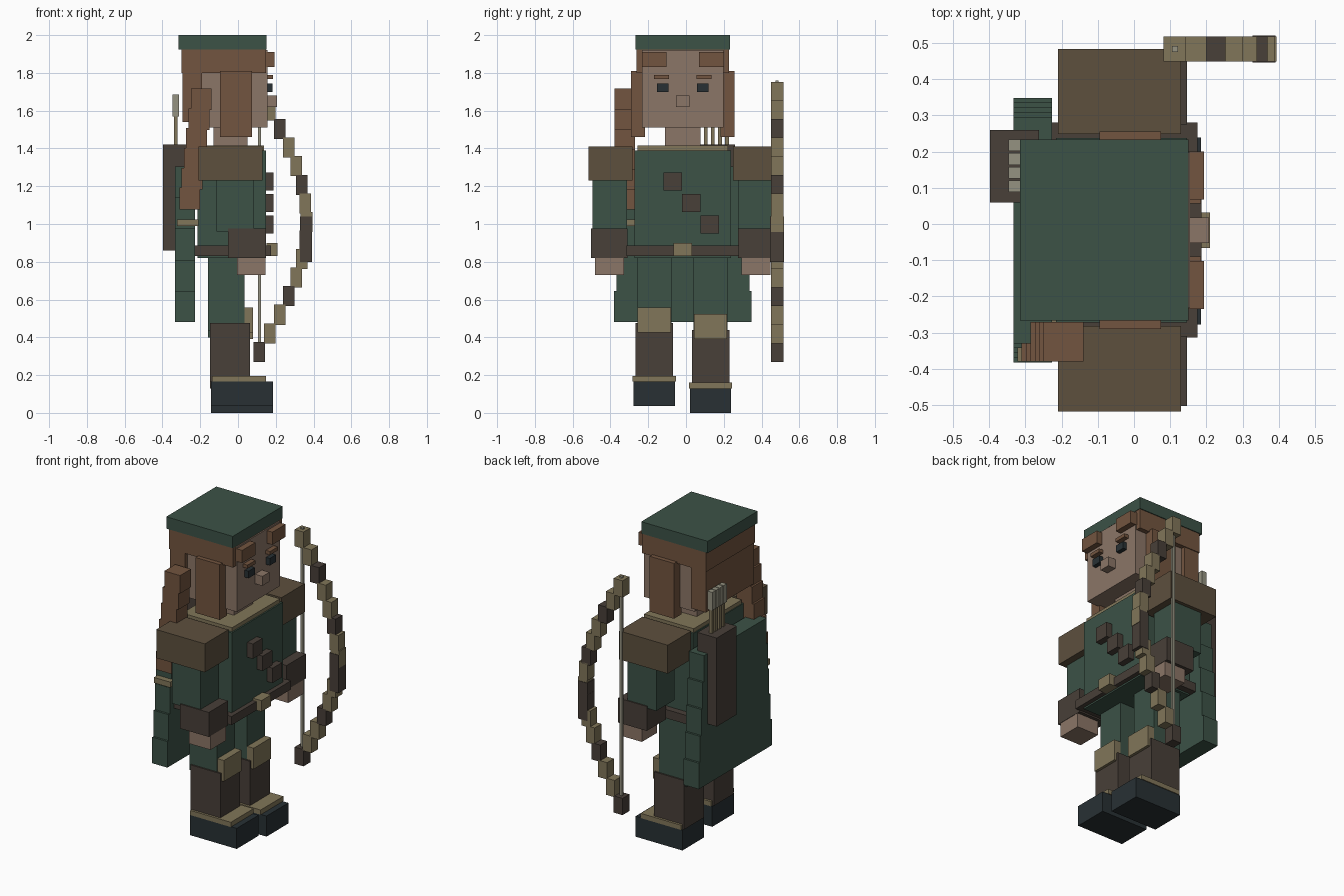
import bpy, bmesh, math

COLORS = {
    "green": (0.045, 0.085, 0.062), "hair": (0.17, 0.09, 0.05), "skin": (0.26, 0.18, 0.135),
    "leather": (0.065, 0.05, 0.04), "gold": (0.22, 0.18, 0.10), "pad": (0.11, 0.08, 0.048),
    "boot": (0.021, 0.03, 0.034), "fletch": (0.30, 0.29, 0.22),
}
MATS = {}
for key, rgb in COLORS.items():
    MATS[key] = bpy.data.materials.new(key)
    MATS[key].diffuse_color = (*rgb, 1)

CY = -0.017  # body symmetry plane; the figure looks along +x


def box(name, color, x, y, z):
    """Box spanning the (min, max) pairs x, y, z."""
    bm = bmesh.new()
    bmesh.ops.create_cube(bm, size=1)
    for v in bm.verts:
        for i, (lo, hi) in enumerate((x, y, z)):
            v.co[i] = (lo + hi) / 2 + v.co[i] * (hi - lo)
    me = bpy.data.meshes.new(name)
    bm.to_mesh(me)
    bm.free()
    me.materials.append(MATS[color])
    ob = bpy.data.objects.new(name, me)
    bpy.context.collection.objects.link(ob)
    return ob


def centred(name, color, x, half, z):
    box(name, color, x, (CY - half, CY + half), z)


def pair(name, color, x, y, z):
    """Two boxes mirrored about the body plane; y measured from it."""
    box(name + "_right", color, x, (CY - y[1], CY - y[0]), z)
    box(name + "_left", color, x, (CY + y[0], CY + y[1]), z)


# Head, hair and cap
centred("cap", "green", (-0.315, 0.15), 0.25, (1.925, 2.0))
centred("hair_crown", "hair", (-0.30, 0.147), 0.245, (1.80, 1.93))
centred("hair_back", "hair", (-0.295, -0.19), 0.24, (1.54, 1.81))
centred("head", "skin", (-0.20, 0.155), 0.215, (1.51, 1.92))
centred("neck", "skin", (-0.13, 0.05), 0.095, (1.38, 1.52))
pair("hair_side", "hair", (-0.095, 0.075), (0.2, 0.273), (1.46, 1.81))
pair("fringe", "hair", (0.13, 0.193), (0.085, 0.217), (1.83, 1.91))
pair("eyebrow", "hair", (0.14, 0.185), (0.073, 0.152), (1.768, 1.79))
pair("eye", "boot", (0.14, 0.182), (0.075, 0.137), (1.70, 1.745))
centred("nose", "skin", (0.14, 0.207), 0.035, (1.62, 1.68))

# Braid over the shoulder
for i in range(6):
    x, z = -0.195 - 0.012 * i, 1.66 - 0.105 * i
    box(f"braid_{i}", "hair", (x - 0.055, x + 0.055), (-0.379, -0.27), (z - 0.057, z + 0.057))
box("braid_tie", "gold", (-0.322, -0.208), (-0.38, -0.265), (0.99, 1.025))

# Torso, collar, belt and chest strap
centred("torso", "green", (-0.215, 0.147), 0.255, (0.82, 1.39))
centred("collar", "gold", (-0.21, 0.138), 0.24, (1.375, 1.415))
centred("belt", "leather", (-0.227, 0.175), 0.297, (0.83, 0.885))
centred("buckle", "gold", (0.15, 0.21), 0.049, (0.83, 0.90))
for i in range(3):
    y, z = -0.07 + 0.098 * i, 1.225 - 0.114 * i
    box(f"chest_strap_{i}", "leather", (0.13, 0.187), (y - 0.048, y + 0.048), (z - 0.047, z + 0.047))

# Arms
pair("shoulder_pad", "pad", (-0.21, 0.13), (0.265, 0.50), (1.23, 1.41))
pair("sleeve", "green", (-0.115, 0.085), (0.295, 0.478), (0.96, 1.24))
pair("bracer", "leather", (-0.053, 0.147), (0.292, 0.485), (0.82, 0.975))
pair("hand", "skin", (-0.005, 0.145), (0.312, 0.465), (0.73, 0.83))

# Legs: the right one is lifted slightly
for side, y, lift in (("right", -0.168, 0.036), ("left", 0.13, 0.0)):
    def leg(name, color, x, half, z0, z1):
        box(f"{name}_{side}", color, x, (y - half, y + half), (z0 + lift, z1 + lift))
    leg("thigh", "green", (-0.16, 0.035), 0.09, 0.40, 0.83 - lift)
    leg("shin", "leather", (-0.147, 0.063), 0.099, 0.13, 0.44)
    leg("knee_pad", "gold", (0.0, 0.08), 0.088, 0.39, 0.523)
    leg("boot_cuff", "gold", (-0.137, 0.147), 0.114, 0.13, 0.16)
    leg("boot", "boot", (-0.142, 0.185), 0.109, 0.0, 0.13)

# Cape: rows widening downwards
for i in range(5):
    z = 0.48 + 0.165 * i
    centred(f"cape_{i}", "green", (-0.333, -0.227), 0.365 - 0.013 * i, (z, z + 0.165))

# Quiver and arrows
box("quiver", "leather", (-0.397, -0.262), (0.06, 0.26), (0.86, 1.42))
for i in range(4):
    y = 0.104 + 0.0377 * i
    box(f"arrow_shaft_{i}", "gold", (-0.34, -0.32), (y - 0.01, y + 0.01), (1.35, 1.58))
    box(f"arrow_fletching_{i}", "fletch", (-0.347, -0.313), (y - 0.016, y + 0.016), (1.57, 1.685))

# Bow: an arc of blocks with a grip and a string
BY = 0.483
for i in range(15):
    x, z = 0.113 + 0.25 * math.sin(math.pi * i / 14), 0.323 + 0.0983 * i
    box(f"bow_{i}", "leather" if i % 3 == 0 else "gold",
        (x - 0.031, x + 0.031), (BY - 0.034, BY + 0.034), (z - 0.053, z + 0.053))
box("bow_grip", "leather", (0.327, 0.391), (BY - 0.037, BY + 0.037), (0.80, 1.04))
box("bow_string", "fletch", (0.105, 0.122), (BY - 0.008, BY + 0.008), (0.30, 1.76))
